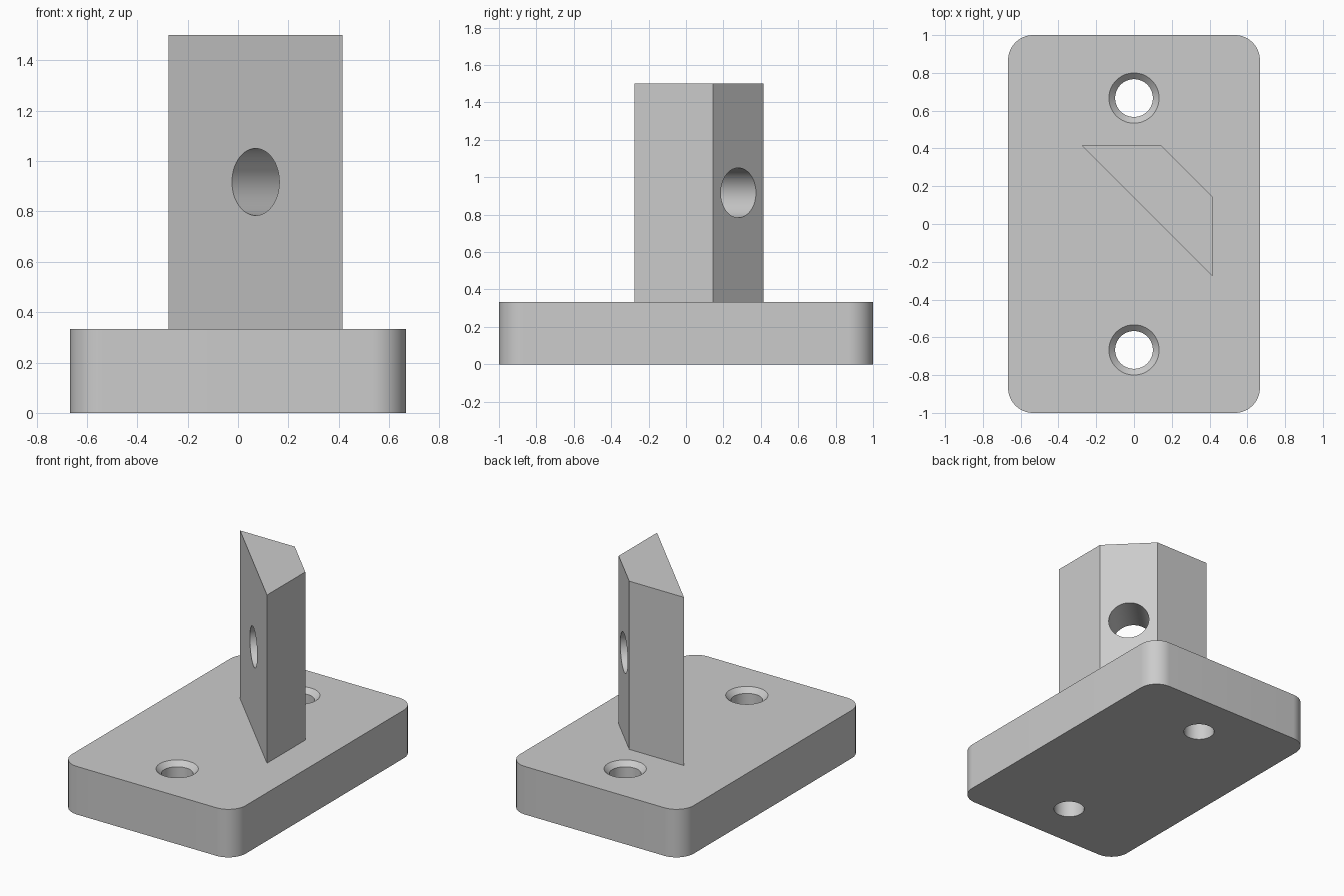
import bpy, bmesh, math
from mathutils import Matrix, Vector

cube = bpy.data.objects.get("Cube")
if cube:
    bpy.data.objects.remove(cube, do_unlink=True)

BASE_TOP, POST_TOP = 1 / 3, 1.5

grey = bpy.data.materials.new("plain grey")
grey.use_nodes = True
colour = (0.6, 0.6, 0.6, 1)
grey.diffuse_color = colour
grey.node_tree.nodes["Principled BSDF"].inputs["Base Color"].default_value = colour


def add_object(name, bm):
    bmesh.ops.recalc_face_normals(bm, faces=bm.faces)
    mesh = bpy.data.meshes.new(name)
    bm.to_mesh(mesh)
    bm.free()
    mesh.materials.append(grey)
    obj = bpy.data.objects.new(name, mesh)
    bpy.context.collection.objects.link(obj)
    return obj


def prism(name, outline, bottom, top):
    bm = bmesh.new()
    face = bm.faces.new([bm.verts.new((x, y, bottom)) for x, y in outline])
    result = bmesh.ops.extrude_face_region(bm, geom=[face])
    verts = [g for g in result["geom"] if isinstance(g, bmesh.types.BMVert)]
    bmesh.ops.translate(bm, verts=verts, vec=(0, 0, top - bottom))
    return add_object(name, bm)


def lathe(name, profile, matrix, steps=64):
    """Closed solid of revolution from (radius, height) pairs."""
    bm = bmesh.new()
    rings = [[bm.verts.new((r * math.cos(a), r * math.sin(a), z))
              for a in (math.tau * i / steps for i in range(steps))]
             for r, z in profile]
    for low, high in zip(rings, rings[1:]):
        for i in range(steps):
            j = (i + 1) % steps
            bm.faces.new((low[i], low[j], high[j], high[i]))
    bm.faces.new(rings[0])
    bm.faces.new(rings[-1])
    bm.transform(matrix)
    return add_object(name, bm)


def cut(obj, cutter):
    mod = obj.modifiers.new("hole", 'BOOLEAN')
    mod.operation = 'DIFFERENCE'
    mod.solver = 'EXACT'
    mod.object = cutter
    bpy.context.view_layer.objects.active = obj
    bpy.ops.object.modifier_apply(modifier=mod.name)
    bpy.data.objects.remove(cutter, do_unlink=True)


def shade(obj):
    bpy.ops.object.select_all(action='DESELECT')
    obj.select_set(True)
    bpy.context.view_layer.objects.active = obj
    bpy.ops.object.shade_smooth_by_angle(angle=math.radians(30))


# Base plate with rounded corners
half_x, half_y, radius, arc = 2 / 3, 1.0, 0.133, 16
outline = []
for quarter, (sx, sy) in enumerate([(1, 1), (-1, 1), (-1, -1), (1, -1)]):
    for i in range(arc + 1):
        a = math.pi / 2 * (quarter + i / arc)
        outline.append((sx * (half_x - radius) + radius * math.cos(a),
                        sy * (half_y - radius) + radius * math.sin(a)))
base = prism("base_plate", outline, 0, BASE_TOP)

# Countersunk screw holes
screw = [(0.1, -0.1), (0.1, BASE_TOP - 0.033), (0.133, BASE_TOP), (0.133, BASE_TOP + 0.1)]
for y in (-2 / 3, 2 / 3):
    cut(base, lathe("screw_cutter", screw, Matrix.Translation((0, y, 0))))
shade(base)

# Upright post with a diagonal front face and a chamfered back corner
post = prism("upright_post",
             [(-0.275, 0.415), (0.415, -0.275), (0.415, 0.145), (0.145, 0.415)],
             BASE_TOP, POST_TOP)

# Cross hole through the post, square to the diagonal face
aim = Vector((1, 1, 0)).to_track_quat('Z', 'Y').to_matrix().to_4x4()
cut(post, lathe("cross_cutter", [(0.133, -0.5), (0.133, 0.5)],
                Matrix.Translation((0.175, 0.175, 0.917)) @ aim))
shade(post)
